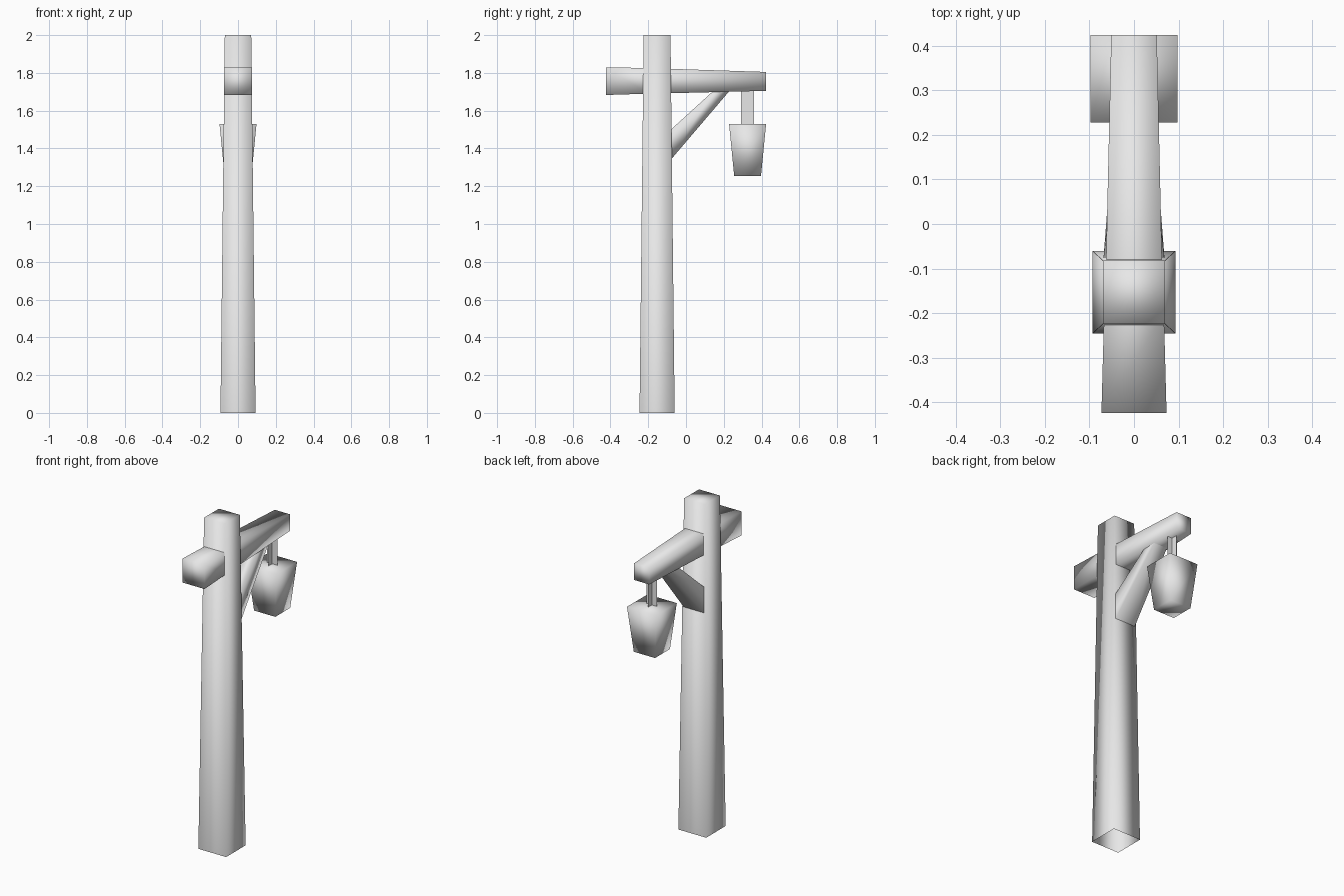
import bpy
import bmesh
from mathutils import Vector

cube = bpy.data.objects.get("Cube")
if cube:
    bpy.data.objects.remove(cube, do_unlink=True)

grey = bpy.data.materials.new("plain_grey")
grey.use_nodes = True
grey.diffuse_color = (0.8, 0.8, 0.8, 1)
grey.node_tree.nodes["Principled BSDF"].inputs["Base Color"].default_value = (0.8, 0.8, 0.8, 1)


def finish(name, bm, smooth=True):
    for f in bm.faces:
        f.smooth = smooth
    mesh = bpy.data.meshes.new(name)
    bm.to_mesh(mesh)
    bm.free()
    mesh.materials.append(grey)
    obj = bpy.data.objects.new(name, mesh)
    bpy.context.collection.objects.link(obj)
    return obj


def tapered_beam(name, start, end, cap_start=False, cap_end=False):
    """Four-sided beam between two sections: (edge point, edge point, half width, axis)."""
    bm = bmesh.new()
    rings = []
    for a, b, half, axis in (start, end):
        a, b, side = Vector(a), Vector(b), Vector(axis) * half
        rings.append([bm.verts.new(p) for p in (a - side, a + side, b + side, b - side)])
    for i in range(4):
        j = (i + 1) % 4
        bm.faces.new((rings[0][i], rings[0][j], rings[1][j], rings[1][i]))
    for ring, cap in zip(rings, (cap_start, cap_end)):
        if cap:
            bm.faces.new(ring)
    bmesh.ops.recalc_face_normals(bm, faces=bm.faces)
    return finish(name, bm)


def section(y0, z0, y1, z1, half):
    return (0, y0, z0), (0, y1, z1), half, (1, 0, 0)


# Upright post, open underneath
post_y = -0.153
tapered_beam("post",
             section(post_y - 0.093, 0, post_y + 0.093, 0, 0.093),
             section(post_y - 0.071, 2, post_y + 0.071, 2, 0.07), cap_end=True)

# Crossbar on both sides of the post
tapered_beam("crossbar_front",
             section(-0.2, 1.69, -0.2, 1.826, 0.067),
             section(-0.424, 1.683, -0.424, 1.829, 0.073), cap_end=True)
tapered_beam("crossbar_back",
             section(-0.1, 1.692, -0.1, 1.822, 0.063),
             section(0.424, 1.705, 0.424, 1.805, 0.051), cap_end=True)

# Diagonal brace under the crossbar
tapered_beam("brace",
             section(-0.085, 1.335, -0.085, 1.495, 0.069),
             section(0.228, 1.702, 0.142, 1.702, 0.045))

# Lantern
lamp_y = 0.326
tapered_beam("lantern",
             section(lamp_y - 0.071, 1.255, lamp_y + 0.071, 1.255, 0.071),
             section(lamp_y - 0.098, 1.53, lamp_y + 0.098, 1.53, 0.098),
             cap_start=True, cap_end=True)

# Hanger made of two crossed sheets
bm = bmesh.new()
for side in (Vector((0.035, 0, 0)), Vector((0, 0.035, 0))):
    low, high = Vector((0, lamp_y, 1.53)), Vector((0, lamp_y, 1.705))
    bm.faces.new([bm.verts.new(p) for p in (low - side, low + side, high + side, high - side)])
finish("hanger", bm, smooth=False)
